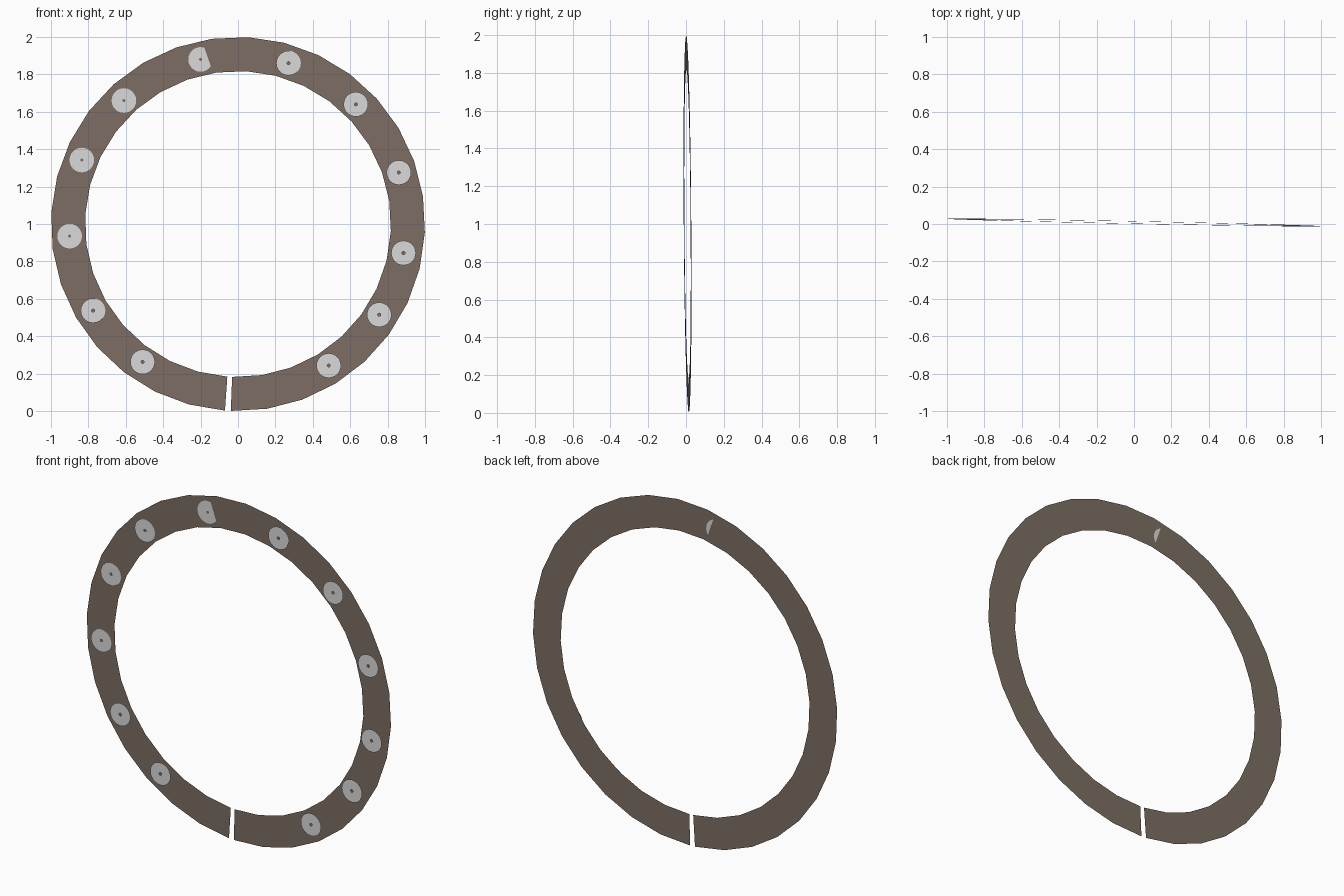
import bpy, bmesh, math

if "Cube" in bpy.data.objects:
    bpy.data.objects.remove(bpy.data.objects["Cube"])


def material(name, rgb):
    m = bpy.data.materials.new(name)
    m.diffuse_color = (*rgb, 1)
    m.use_nodes = True
    m.node_tree.nodes["Principled BSDF"].inputs["Base Color"].default_value = m.diffuse_color
    return m


brown = material("strap brown", (0.2, 0.155, 0.125))
silver = material("stud silver", (0.7, 0.7, 0.7))


def annulus(name, mat, steps, start, end, inner, outer, place):
    """Flat ring of quads facing -y; angles run clockwise from the top."""
    bm = bmesh.new()
    closed = abs(end - start) >= 360
    pairs = []
    for i in range(steps if closed else steps + 1):
        a = math.radians(start + (end - start) * i / steps)
        pairs.append([bm.verts.new(place(r * math.sin(a), r * math.cos(a)))
                      for r in (inner, outer)])
    for i in range(steps):
        p, q = pairs[i], pairs[(i + 1) % len(pairs)]
        bm.faces.new((p[0], p[1], q[1], q[0]))
    bm.normal_update()
    for f in bm.faces:
        if f.normal.y > 0:
            f.normal_flip()
    mesh = bpy.data.meshes.new(name)
    bm.to_mesh(mesh)
    bm.free()
    mesh.materials.append(mat)
    ob = bpy.data.objects.new(name, mesh)
    bpy.context.collection.objects.link(ob)
    return ob


# Thin open strap loop, leaning slightly, with a gap at the bottom
annulus("strap", brown, 32, -176, 182.2, 0.818, 1.0,
        lambda x, z: (x, 0.008 - 0.02 * x - 0.007 * z, 1 + z))

# Round studs with a pin hole, just in front of the strap (x, y, z)
studs = [(-0.20, 0.005, 1.88), (0.27, -0.012, 1.86), (0.63, -0.021, 1.64),
         (0.86, -0.024, 1.275), (0.885, -0.029, 0.845), (0.755, -0.025, 0.515),
         (0.485, -0.018, 0.243), (-0.51, 0.011, 0.263), (-0.775, 0.018, 0.537),
         (-0.90, 0.02, 0.935), (-0.835, 0.016, 1.342), (-0.61, 0.009, 1.66)]
for i, (cx, cy, cz) in enumerate(studs):
    annulus(f"stud_{i + 1}", silver, 24, 0, 360, 0.008, 0.066,
            lambda x, z: (cx + x, cy, cz + z))
